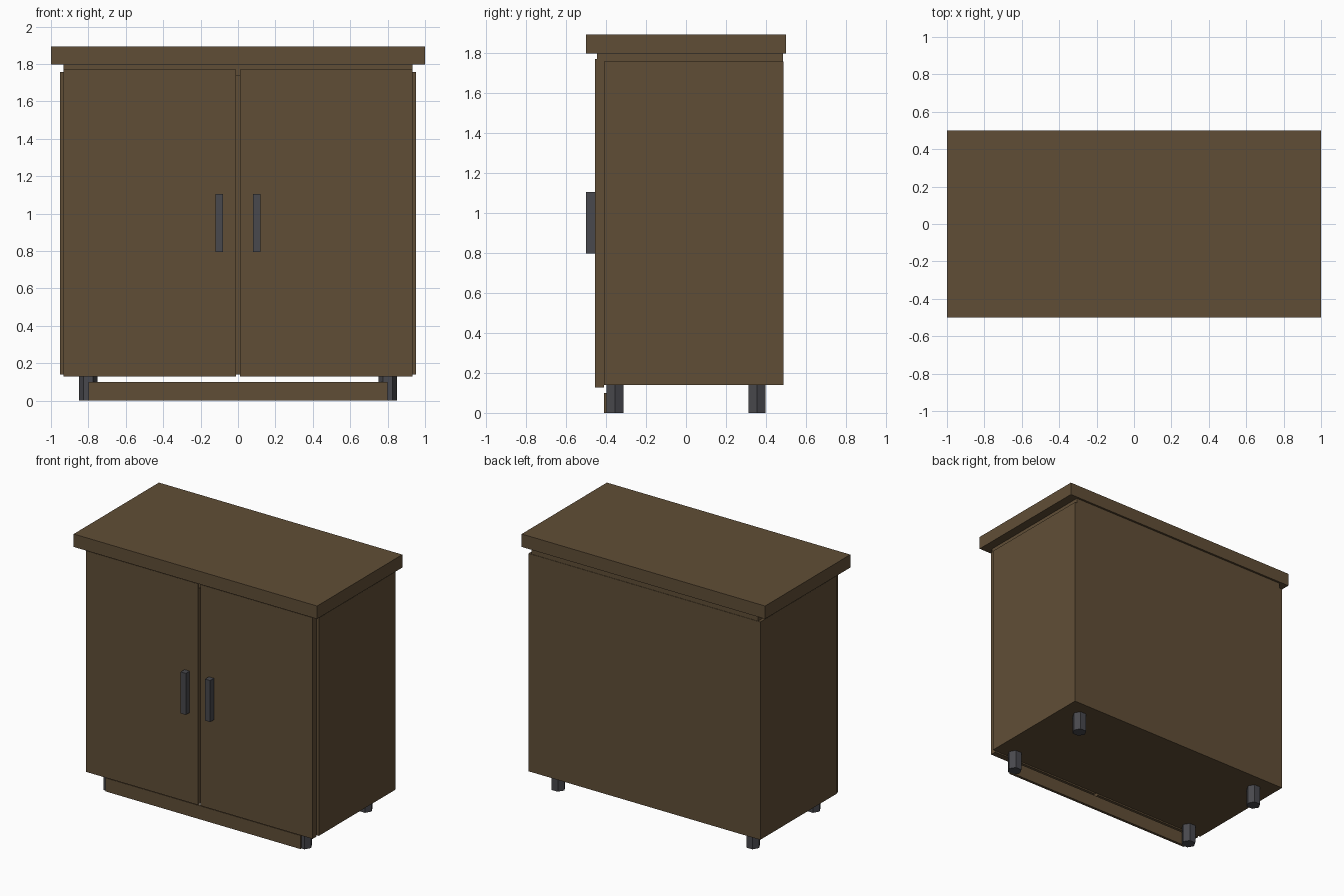
import bpy, bmesh, math

if "Cube" in bpy.data.objects:
    bpy.data.objects.remove(bpy.data.objects["Cube"])


def material(name, rgb):
    m = bpy.data.materials.new(name)
    m.diffuse_color = (*rgb, 1.0)
    m.use_nodes = True
    m.node_tree.nodes["Principled BSDF"].inputs["Base Color"].default_value = m.diffuse_color
    return m


wood = material("brown wood", (0.118, 0.076, 0.037))
metal = material("dark metal", (0.066, 0.066, 0.075))


def finish(name, bm, mat):
    bmesh.ops.recalc_face_normals(bm, faces=bm.faces)
    me = bpy.data.meshes.new(name)
    bm.to_mesh(me)
    bm.free()
    me.materials.append(mat)
    ob = bpy.data.objects.new(name, me)
    bpy.context.collection.objects.link(ob)
    return ob


def box(name, x, y, z, mat):
    """Box given by its (min, max) range on each axis."""
    bm = bmesh.new()
    bmesh.ops.create_cube(bm, size=1)
    for v in bm.verts:
        for i, (lo, hi) in enumerate((x, y, z)):
            v.co[i] = hi if v.co[i] > 0 else lo
    return finish(name, bm, mat)


def hex_leg(name, x, y, r, h):
    """Six-sided post with corners pointing left and right."""
    bm = bmesh.new()
    ring = [bm.verts.new((x + r * math.cos(k * math.pi / 3),
                          y + r * math.sin(k * math.pi / 3), 0)) for k in range(6)]
    base = bm.faces.new(ring)
    top = bmesh.ops.extrude_face_region(bm, geom=[base], use_keep_orig=True)["geom"]
    for v in top:
        if isinstance(v, bmesh.types.BMVert):
            v.co.z = h
    return finish(name, bm, metal)


# Carcass, upper rail and worktop
box("cabinet_body", (-0.952, 0.952), (-0.41, 0.488), (0.139, 1.757), wood)
box("upper_rail", (-0.932, 0.932), (-0.445, 0.485), (1.737, 1.798), wood)
box("worktop", (-1, 1), (-0.5, 0.5), (1.797, 1.893), wood)

# Recessed plinth board under the doors
box("plinth", (-0.8, 0.8), (-0.41, -0.39), (0, 0.1), wood)

# Mirrored doors, handles and legs
for side, s in (("left", -1), ("right", 1)):
    def span(a, b):
        return tuple(sorted((s * a, s * b)))
    box(side + "_door", span(0.012, 0.932), (-0.455, -0.41), (0.128, 1.77), wood)
    box(side + "_handle", span(0.079, 0.121), (-0.5, -0.45), (0.796, 1.104), metal)
    for end, y in (("front", -0.355), ("back", 0.355)):
        hex_leg(f"{side}_{end}_leg", s * 0.8, y, 0.05, 0.14)
